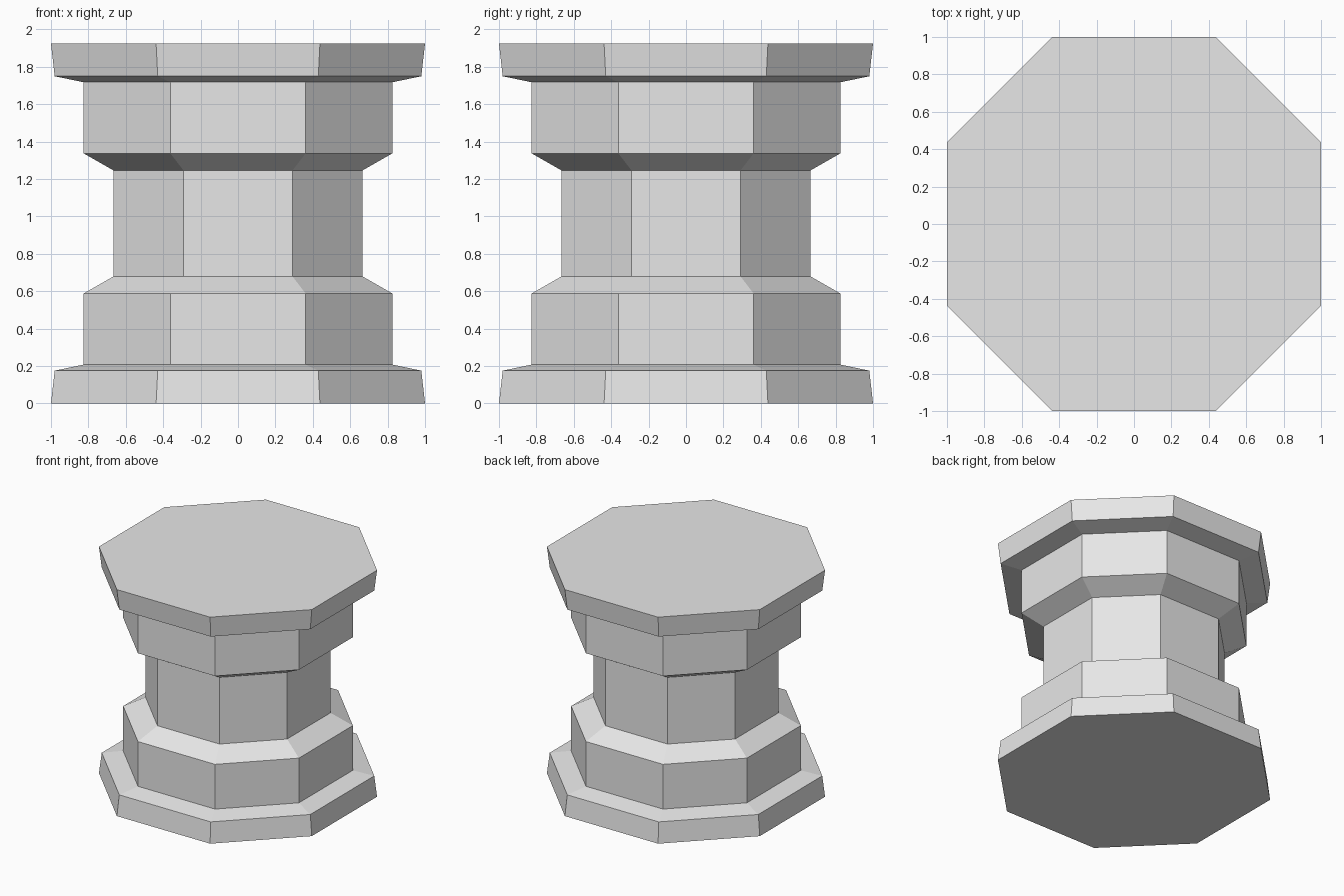
import bpy
import bmesh

# Remove the default cube
cube = bpy.data.objects.get("Cube")
if cube:
    bpy.data.objects.remove(cube, do_unlink=True)

HEIGHT = 1.924
FLAT = 0.438  # half width of a main side, relative to its distance from the axis

# Plain grey stone
stone = bpy.data.materials.new("grey_stone")
stone.use_nodes = True
grey = (0.8, 0.8, 0.8, 1)
stone.diffuse_color = grey
stone.node_tree.nodes["Principled BSDF"].inputs["Base Color"].default_value = grey

# Lower half of the profile (radius, height), mirrored for the upper half
lower = [(1, 0), (0.98, 0.175), (0.826, 0.207), (0.826, 0.587), (0.665, 0.679)]
profile = lower + [(r, HEIGHT - z) for r, z in reversed(lower)]


def octagon(bm, r, z):
    """Ring of eight vertices with slightly wider main sides."""
    f = r * FLAT
    quarter = [(r, -f), (r, f)]
    ring = []
    for _ in range(4):
        ring += [bm.verts.new((x, y, z)) for x, y in quarter]
        quarter = [(-y, x) for x, y in quarter]
    return ring


# Pedestal: stacked octagons joined by side faces, capped at both ends
bm = bmesh.new()
rings = [octagon(bm, r, z) for r, z in profile]
for a, b in zip(rings, rings[1:]):
    for i in range(8):
        j = (i + 1) % 8
        bm.faces.new((a[i], a[j], b[j], b[i]))
bm.faces.new(list(reversed(rings[0])))
bm.faces.new(rings[-1])
bmesh.ops.recalc_face_normals(bm, faces=bm.faces)

mesh = bpy.data.meshes.new("octagonal_pedestal")
bm.to_mesh(mesh)
bm.free()
mesh.materials.append(stone)
pedestal = bpy.data.objects.new("octagonal_pedestal", mesh)
bpy.context.collection.objects.link(pedestal)
